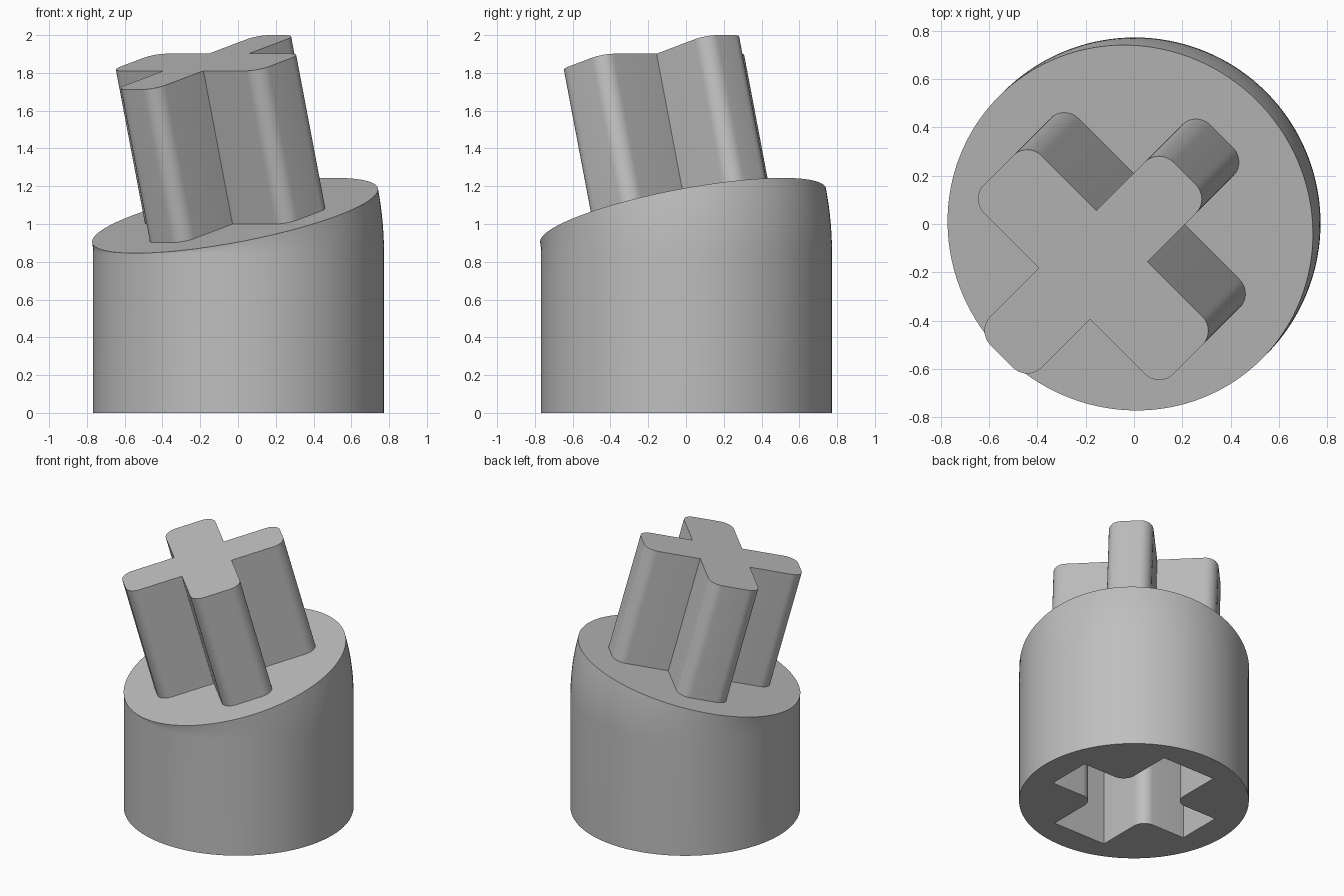
import bpy, bmesh, math
from mathutils import Matrix, Vector

if "Cube" in bpy.data.objects:
    bpy.data.objects.remove(bpy.data.objects["Cube"])

R = 0.77                       # body radius
BEND_R = 0.772                 # distance from body axis to bend hinge
BEND_Z = 0.845                 # height where the bend starts
TILT = math.radians(15)
SEG = 128
OFF = Vector((0.003, 0.003, 0))
LEAN = Vector((-1, -1, 0)).normalized()
SIDE = Vector((1, -1, 0)).normalized()
UP = Vector((0, 0, 1))

grey = bpy.data.materials.new("plain_grey")
grey.diffuse_color = (0.52, 0.52, 0.52, 1)
grey.use_nodes = True
grey.node_tree.nodes["Principled BSDF"].inputs["Base Color"].default_value = grey.diffuse_color


def make_object(name, bm):
    bmesh.ops.recalc_face_normals(bm, faces=bm.faces)
    mesh = bpy.data.meshes.new(name)
    bm.to_mesh(mesh)
    bm.free()
    mesh.materials.append(grey)
    obj = bpy.data.objects.new(name, mesh)
    bpy.context.collection.objects.link(obj)
    return obj


def smooth(obj):
    bpy.ops.object.select_all(action='DESELECT')
    obj.select_set(True)
    bpy.context.view_layer.objects.active = obj
    bpy.ops.object.shade_smooth_by_angle(angle=math.radians(30))


def cross_profile(length, wx, wy, tip_r, inner_r, steps=8):
    """Cross outline: wx / wy are half widths of the arms along X / Y."""
    quarter = [(length, -wx), (length, wx), (wy, wx), (wy, length), (-wy, length), (-wy, wx)]
    pts = [Vector(p) for p in quarter] + [-Vector(p) for p in quarter]
    out = []
    for i, p in enumerate(pts):
        r = inner_r if i % 3 == 2 else tip_r
        if r == 0:
            out.append(p)
            continue
        d1 = (pts[i - 1] - p).normalized()
        d2 = (pts[(i + 1) % 12] - p).normalized()
        c = p + r * (d1 + d2)
        for k in range(steps + 1):
            t = math.pi / 2 * k / steps
            out.append(c - r * (d2 * math.cos(t) + d1 * math.sin(t)))
    return out


def prism(name, profile, z0, z1, matrix):
    bm = bmesh.new()
    low, high = [[bm.verts.new(matrix @ Vector((p.x, p.y, z))) for p in profile]
                 for z in (z0, z1)]
    n = len(profile)
    bm.faces.new(low[::-1])
    bm.faces.new(high)
    for i in range(n):
        j = (i + 1) % n
        bm.faces.new((low[i], low[j], high[j], high[i]))
    return make_object(name, bm)


# Body: straight cylinder whose upper end bends over about a hinge at its edge
def body_ring(bm, t, z):
    ring = []
    for i in range(SEG):
        a = 2 * math.pi * i / SEG
        arm = BEND_R - R * math.cos(a)
        pos = (OFF + LEAN * (BEND_R - arm * math.cos(t)) + SIDE * (R * math.sin(a))
               + UP * (z + arm * math.sin(t)))
        ring.append(bm.verts.new(pos))
    return ring


bm = bmesh.new()
STEPS = 10
rings = [body_ring(bm, 0, 0)]
rings += [body_ring(bm, TILT * k / STEPS, BEND_Z) for k in range(STEPS + 1)]
bm.faces.new(rings[0])
bm.faces.new(rings[-1])
for lo, hi in zip(rings, rings[1:]):
    for i in range(SEG):
        j = (i + 1) % SEG
        bm.faces.new((lo[i], lo[j], hi[j], hi[i]))
body = make_object("body", bm)

# Socket: cross-shaped hole in the underside, with rounded inner corners
cutter = prism("socket_cutter", cross_profile(0.57, 0.165, 0.215, 0, 0.09),
               -0.1, 0.84, Matrix.Translation(OFF))
cutter.hide_render = True
cut = body.modifiers.new("socket", 'BOOLEAN')
cut.operation = 'DIFFERENCE'
cut.solver = 'EXACT'
cut.object = cutter
bpy.context.view_layer.objects.active = body
bpy.ops.object.modifier_apply(modifier=cut.name)
bpy.data.objects.remove(cutter)
smooth(body)

# Peg: cross-shaped post standing square on the tilted top
normal = LEAN * math.sin(TILT) + UP * math.cos(TILT)
slope = UP * math.sin(TILT) - LEAN * math.cos(TILT)
centre = (OFF + LEAN * BEND_R * (1 - math.cos(TILT))
          + UP * (BEND_Z + BEND_R * math.sin(TILT)))
frame = Matrix((SIDE, slope, normal)).transposed().to_4x4()
frame.translation = centre
peg = prism("cross_peg", cross_profile(0.555, 0.175, 0.15, 0.085, 0), -0.02, 0.84, frame)
smooth(peg)
